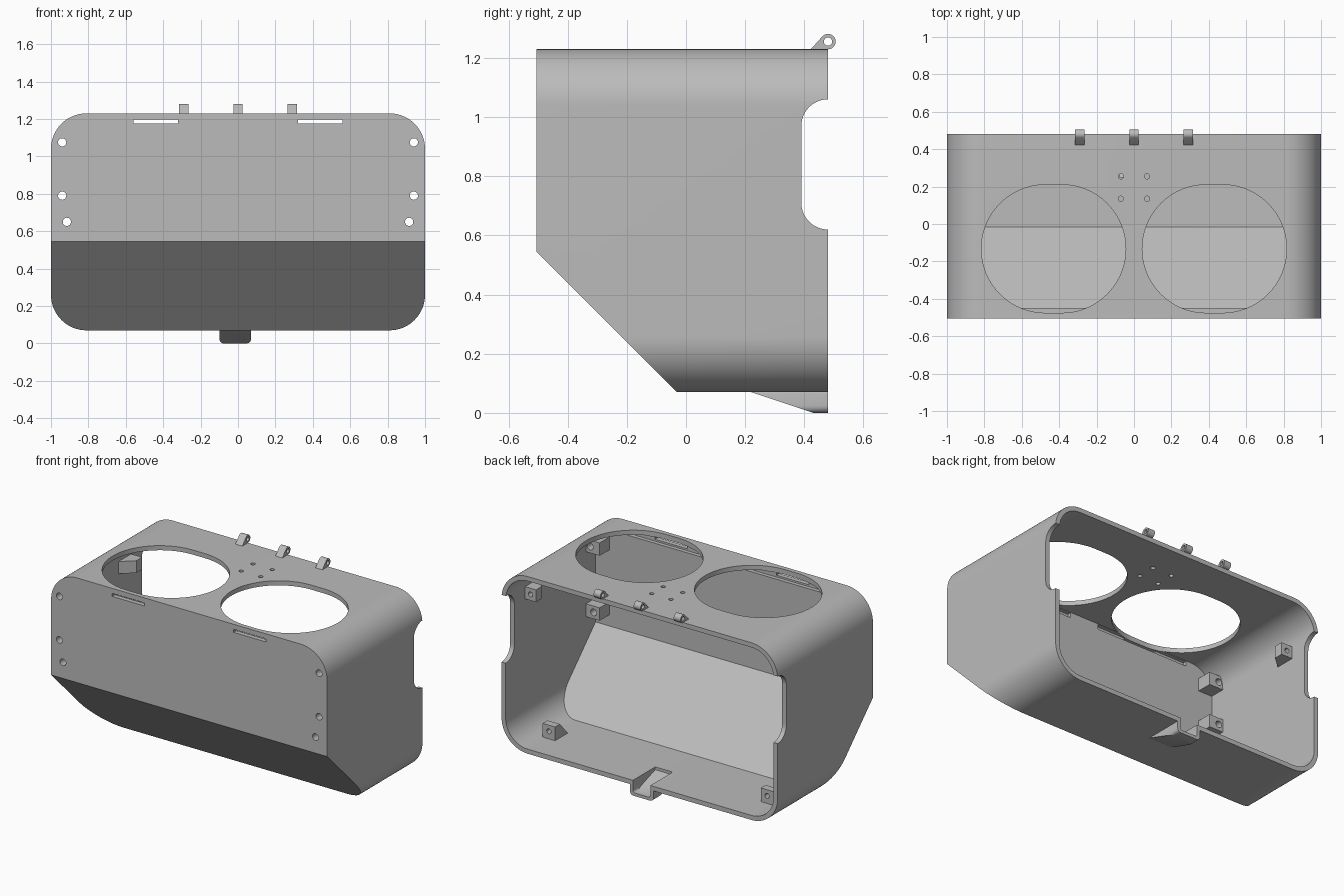
import bpy, bmesh, math
from mathutils import Vector

if "Cube" in bpy.data.objects:
    bpy.data.objects.remove(bpy.data.objects["Cube"])

GREY = bpy.data.materials.new("plain_grey")
GREY.use_nodes = True
GREY.diffuse_color = (0.5, 0.5, 0.5, 1)
GREY.node_tree.nodes["Principled BSDF"].inputs["Base Color"].default_value = (0.5, 0.5, 0.5, 1)


def rounded(cx, cy, hx, hy, r, n=20):
    """Rounded rectangle outline; a circle or slot when r equals the half size."""
    pts = []
    for k, (sx, sy) in enumerate([(1, 1), (-1, 1), (-1, -1), (1, -1)]):
        for i in range(n + 1):
            a = math.pi / 2 * (k + i / n)
            p = Vector((cx + sx * (hx - r) + r * math.cos(a), cy + sy * (hy - r) + r * math.sin(a)))
            if all((p - q).length > 1e-5 for q in pts[-1:] + pts[:1]):
                pts.append(p)
    return pts


def box(x0, x1, y0, y1):
    return [(x0, y0), (x1, y0), (x1, y1), (x0, y1)]


def circle(cx, cy, r):
    return rounded(cx, cy, r, r, r, 6)


def prism(name, pts, axis, a, b, plane=None):
    """Extrude an outline along an axis; optionally trim it with a slanted plane."""
    place = {"x": lambda u, v, w: (w, u, v), "y": lambda u, v, w: (u, w, v), "z": lambda u, v, w: (u, v, w)}[axis]
    bm = bmesh.new()
    ends = [[bm.verts.new(place(p[0], p[1], w)) for p in pts] for w in (a, b)]
    for ring in ends:
        bm.faces.new(ring)
    for i in range(len(pts)):
        j = (i + 1) % len(pts)
        bm.faces.new((ends[0][i], ends[0][j], ends[1][j], ends[1][i]))
    if plane:
        bmesh.ops.bisect_plane(bm, geom=bm.verts[:] + bm.edges[:] + bm.faces[:], dist=1e-5,
                               plane_co=plane[0], plane_no=plane[1], clear_outer=True)
        bmesh.ops.holes_fill(bm, edges=[e for e in bm.edges if e.is_boundary], sides=0)
    bmesh.ops.recalc_face_normals(bm, faces=bm.faces[:])
    mesh = bpy.data.meshes.new(name)
    bm.to_mesh(mesh)
    bm.free()
    mesh.materials.append(GREY)
    obj = bpy.data.objects.new(name, mesh)
    bpy.context.collection.objects.link(obj)
    return obj


def cut(obj, *args):
    """Subtract a prism from an object."""
    cutter = prism("cutter", *args)
    cutter.hide_render = True
    mod = obj.modifiers.new("cut", "BOOLEAN")
    mod.operation, mod.solver, mod.object = "DIFFERENCE", "EXACT", cutter
    bpy.context.view_layer.objects.active = obj
    bpy.ops.object.modifier_apply(modifier="cut")
    bpy.data.objects.remove(cutter)


parts = []

# Housing: rounded tube, sloped lower front, hollow and open at the back
BACK, FRONT, INNER_FRONT = 0.48, -0.505, -0.45
slope = (0, -1, -1)
body = prism("housing", rounded(0, 0.65, 1, 0.58, 0.19), "y", FRONT, BACK, ((0, -0.03, 0.07), slope))
cut(body, rounded(0, 0.65, 0.97, 0.55, 0.16), "y", INNER_FRONT, 0.7, ((0, -0.015, 0.1), slope))
parts.append(body)

# Large top openings, wiring slots in the front with a longer inner recess
for s in (-1, 1):
    cut(body, rounded(s * 0.43, -0.1325, 0.386, 0.3425, 0.3425), "z", 1.185, 1.4)
    cut(body, box(s * 0.44 - 0.118, s * 0.44 + 0.118, 1.177, 1.197), "y", -0.6, -0.4)
    cut(body, box(s * 0.44 - 0.335, s * 0.44 + 0.335, 1.165, 1.197), "y", -0.475, -0.4)
    for y in (0.135, 0.255):
        cut(body, circle(s * 0.07, y, 0.014), "z", 1.1, 1.4)

# Rounded side notches on the rear edge
cut(body, rounded(0.6, 0.84, 0.21, 0.22, 0.09), "x", -1.2, 1.2)

# Screw blocks
for s, side in ((-1, "right"), (1, "left")):
    for i, (x, z) in enumerate([(0.94, 1.075), (0.94, 0.79), (0.915, 0.65)]):
        cut(body, circle(s * x, z, 0.022), "y", -0.6, -0.4)
        block = prism(f"front_block_{side}_{i + 1}", box(s * 0.87, s * 0.98, z - 0.042, z + 0.042),
                      "y", INNER_FRONT - 0.005, -0.35)
        cut(block, circle(s * x, z, 0.022), "y", -0.6, 0)
        parts.append(block)

    upper = prism(f"rear_upper_block_{side}",
                  [(s * 0.98, 0.28), (s * 0.89, 0.28), (s * 0.89, 0.22), (s * 0.98, 0.14)], "z", 0.965, 1.045)
    cut(upper, circle(s * 0.93, 1.005, 0.016), "y", 0.22, 0.5)
    lower = prism(f"rear_lower_block_{side}",
                  [(0.29, 0.09), (0.29, 0.19), (0.24, 0.19), (0.15, 0.09)], "x", s * 0.79 - 0.045, s * 0.79 + 0.045)
    cut(lower, circle(s * 0.79, 0.15, 0.016), "y", 0.23, 0.5)
    parts += [upper, lower]

# Hinge knuckles on the top rear edge
HY, HZ, HR = 0.48, 1.255, 0.026
arc = [(HY + HR * math.cos(math.radians(a)), HZ + HR * math.sin(math.radians(a))) for a in range(-90, 136, 15)]
for i, x in enumerate((-0.29, 0, 0.29)):
    hinge = prism(f"hinge_knuckle_{i + 1}", [(0.418, 1.225), (HY, 1.225)] + arc, "x", x - 0.025, x + 0.025)
    cut(hinge, circle(HY, HZ, 0.014), "x", -1, 1)
    parts.append(hinge)

# Hollow latch pocket under the rear edge
ramp = (0, -0.07, -0.21)
latch = prism("latch_pocket", rounded(-0.015, 0.045, 0.085, 0.045, 0.025, 6), "y", 0.15, BACK, ((0, 0.22, 0.07), ramp))
for obj in (latch, body):
    cut(obj, rounded(-0.015, 0.11, 0.063, 0.09, 0.015, 6), "y", 0.25, 0.7, ((0, 0.285, 0.07), ramp))
parts.append(latch)

# Smooth curved walls, crisp edges
bpy.ops.object.select_all(action="DESELECT")
for obj in parts:
    obj.select_set(True)
bpy.context.view_layer.objects.active = body
bpy.ops.object.shade_smooth_by_angle(angle=math.radians(30))
